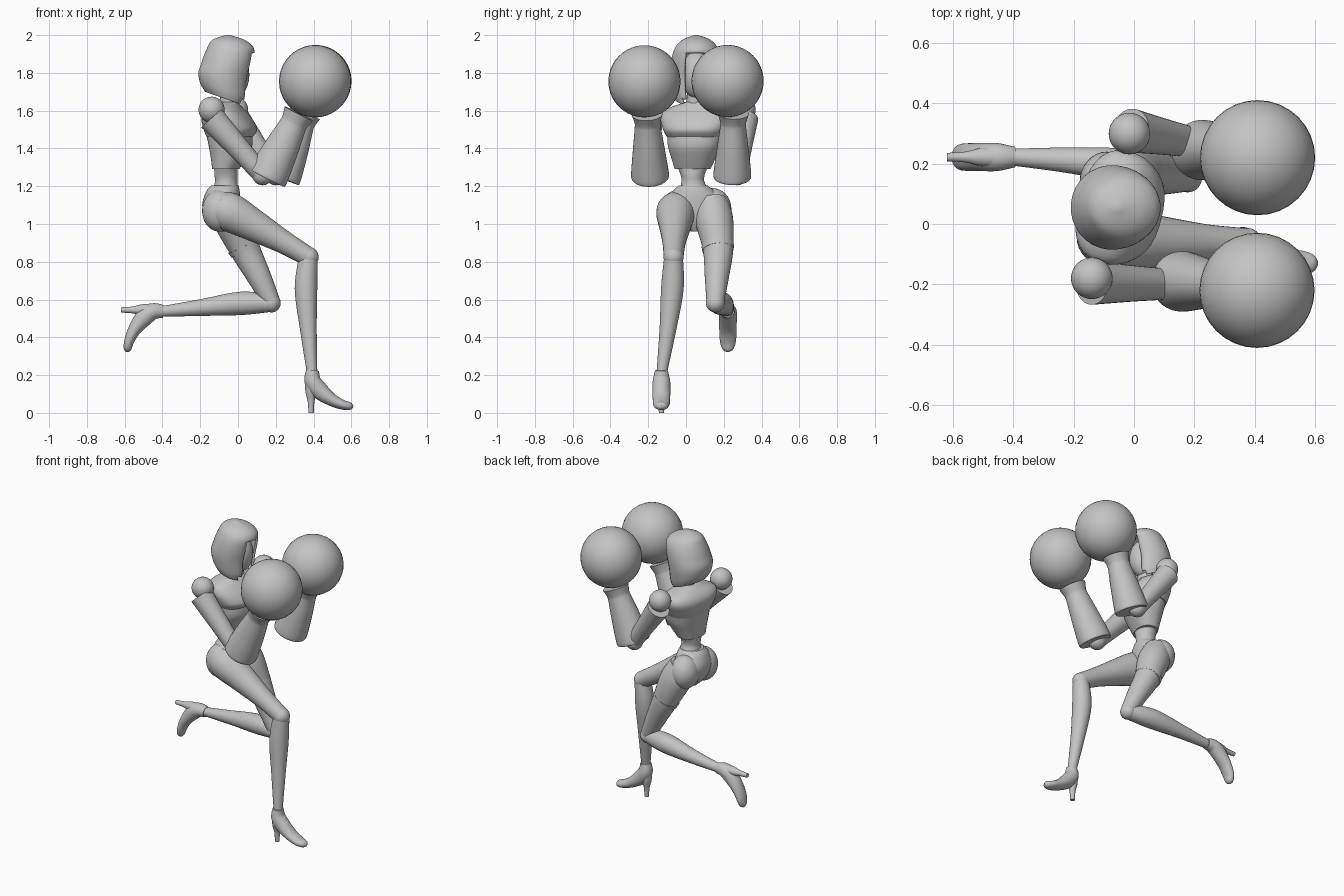
import bpy, bmesh, math
from mathutils import Vector

if "Cube" in bpy.data.objects:
    bpy.data.objects.remove(bpy.data.objects["Cube"], do_unlink=True)

GREY = (0.55, 0.55, 0.55, 1)
mat = bpy.data.materials.new("plain grey")
mat.use_nodes = True
mat.diffuse_color = GREY
mat.node_tree.nodes["Principled BSDF"].inputs["Base Color"].default_value = GREY
parts = []


def add(name, bm):
    """Turn a bmesh into a named object."""
    bmesh.ops.recalc_face_normals(bm, faces=bm.faces)
    mesh = bpy.data.meshes.new(name)
    bm.to_mesh(mesh)
    bm.free()
    mesh.materials.append(mat)
    obj = bpy.data.objects.new(name, mesh)
    bpy.context.collection.objects.link(obj)
    parts.append(obj)
    return obj


def ball(name, centre, radii):
    bm = bmesh.new()
    bmesh.ops.create_uvsphere(bm, u_segments=32, v_segments=20, radius=1)
    bmesh.ops.scale(bm, vec=radii, verts=bm.verts)
    bmesh.ops.translate(bm, vec=centre, verts=bm.verts)
    return add(name, bm)


def smooth_rings(rings, steps):
    """Interpolate rings (x, y, z, side radius, depth radius) with a spline."""
    pts = [rings[0]] + list(rings) + [rings[-1]]
    out = []
    for i in range(1, len(pts) - 2):
        for k in range(steps):
            t = k / steps
            out.append([0.5 * (2 * b + (c - a) * t + (2 * a - 5 * b + 4 * c - d) * t * t
                               + (3 * b - a - 3 * c + d) * t ** 3)
                        for a, b, c, d in zip(*pts[i - 1:i + 3])])
    return out + [list(rings[-1])]


def loft(name, rings, twist=None, power=1.0, steps=5, segs=32):
    """Skin elliptical rings; a twist angle keeps the rings level."""
    path = smooth_rings(rings, steps)
    bm = bmesh.new()
    loops = []
    for i, (x, y, z, a, b) in enumerate(path):
        lo, hi = path[max(i - 1, 0)], path[min(i + 1, len(path) - 1)]
        tan = (Vector(hi[:3]) - Vector(lo[:3])).normalized()
        side = Vector((0, 1, 0))
        if twist is not None:
            tan = Vector((0, 0, 1))
            side = Vector((-math.sin(twist), math.cos(twist), 0))
        side = (side - tan * side.dot(tan)).normalized()
        depth = side.cross(tan)
        loop = []
        for k in range(segs):
            ang = math.tau * (k + 0.5) / segs
            c, s = math.cos(ang), math.sin(ang)
            c = math.copysign(abs(c) ** power, c) * max(a, 0.004)
            s = math.copysign(abs(s) ** power, s) * max(b, 0.004)
            loop.append(bm.verts.new(Vector((x, y, z)) + side * c + depth * s))
        loops.append(loop)
    for low, high in zip(loops, loops[1:]):
        for k in range(segs):
            n = (k + 1) % segs
            bm.faces.new((low[k], low[n], high[n], high[k]))
    bm.faces.new(loops[0])
    bm.faces.new(loops[-1])
    return add(name, bm)


def limb(name, points):
    """Round tube through (x, y, z, radius) points."""
    return loft(name, [p + (p[3],) for p in points])


# Torso: chest plate over a slimmer midriff, turned towards the right side
TURN = -0.24
loft("chest", [(-.045, .05, 1.46, .15, .115), (-.04, .05, 1.50, .17, .135),
               (-.06, .055, 1.56, .19, .125), (-.07, .055, 1.605, .165, .095),
               (-.06, .055, 1.645, .06, .055)], TURN, 0.8)
loft("midriff", [(-.065, .035, 1.29, .095, .068), (-.05, .04, 1.35, .118, .09),
                 (-.04, .045, 1.41, .14, .11), (-.045, .05, 1.48, .15, .118)], TURN, 0.85)
loft("waist", [(-.065, .045, 1.16, .085, .075), (-.063, .037, 1.22, .062, .06),
               (-.063, .035, 1.26, .064, .062), (-.065, .035, 1.31, .085, .062)], 0)
loft("pelvis", [(-.07, .05, .96, .025, .04), (-.085, .05, 1.02, .10, .085),
                (-.09, .052, 1.1, .165, .10), (-.08, .043, 1.17, .115, .09),
                (-.07, .037, 1.205, .075, .072)], 0)
ball("right_buttock", (-.10, -.045, 1.07), (.09, .09, .11))
ball("left_buttock", (-.09, .14, 1.08), (.09, .10, .11))

# Head: face inside a hood of hair that is open at the front
limb("neck", [(-.06, .05, 1.57, .06), (-.05, .05, 1.63, .048), (-.045, .053, 1.73, .048)])
ball("face", (-.025, .055, 1.79), (.085, .08, .125))
hood = loft("hood", [(-.07, .055, 1.66, .115, .105), (-.075, .055, 1.70, .13, .125),
                     (-.075, .055, 1.78, .14, .135), (-.055, .055, 1.86, .135, .137),
                     (-.04, .055, 1.93, .115, .125), (-.05, .055, 1.975, .075, .085),
                     (-.055, .055, 2.0, .01, .01)], 0)
bm = bmesh.new()
bm.from_mesh(hood.data)
opening = []
for f in bm.faces:
    c = f.calc_center_median()
    facing = c.x > 0 and abs(c.y - .055) < .07 and c.z < 1.9
    if facing or (len(f.verts) > 4 and c.z < 1.7):
        opening.append(f)
bmesh.ops.delete(bm, geom=opening, context='FACES')
for v in bm.verts:
    v.co.z -= (v.co.x + .06) * .35 * min(max((1.85 - v.co.z) / .17, 0), 1)
bm.to_mesh(hood.data)
bm.free()
shell = hood.modifiers.new("thickness", 'SOLIDIFY')
shell.thickness = 0.015

# Arms: shoulder ball, flared sleeve, long glove and round fist
arms = {
    "right": ((-.14, -.18, 1.605), (-.14, -.195, 1.56), (.13, -.20, 1.26),
              (.155, -.19, 1.25), (.31, -.205, 1.56), (.408, -.22, 1.755)),
    "left": ((-.015, .30, 1.605), (-.01, .31, 1.56), (.20, .27, 1.26),
             (.225, .245, 1.25), (.345, .25, 1.56), (.41, .22, 1.757)),
}
for side, (shoulder, top, elbow, hem, wrist, fist) in arms.items():
    ball(side + "_shoulder", shoulder, (.069,) * 3)
    mid = tuple((a + b) / 2 for a, b in zip(top, elbow))
    limb(side + "_upper_arm", [top + (.073,), mid + (.06,), elbow + (.05,)])
    ball(side + "_elbow", elbow, (.055,) * 3)
    h, w = Vector(hem), Vector(wrist)
    profile = ((-.02, .095, .105), (.06, .1, .108), (.5, .083, .092),
               (.85, .069, .074), (.95, .07, .073), (1.08, .083, .085))
    loft(side + "_glove", [tuple(h.lerp(w, t)) + (a, b) for t, a, b in profile])
    ball(side + "_fist", fist, (.191,) * 3)

# Legs: right one planted in front, left one kicked back
limb("right_thigh", [(-.1, -.05, 1.085, .09), (-.04, -.055, 1.06, .103),
                     (.08, -.058, .995, .086), (.24, -.063, .905, .062),
                     (.375, -.066, .825, .052)])
ball("right_knee", (.373, -.066, .825), (.054, .053, .054))
limb("right_shin", [(.373, -.066, .825, .05), (.36, -.072, .66, .06),
                    (.372, -.095, .45, .045), (.392, -.128, .215, .028)])
limb("left_thigh", [(-.075, .135, 1.12, .085), (-.03, .15, 1.02, .1),
                    (.035, .17, .87, .081), (.112, .163, .72, .064),
                    (.178, .155, .585, .047)])
limb("left_garter", [(.025, .168, .885, .086), (.037, .17, .862, .083)])
ball("left_knee", (.178, .155, .582), (.048, .05, .05))
limb("left_shin", [(.178, .155, .58, .045), (.02, .185, .58, .062),
                   (-.2, .21, .557, .044), (-.405, .222, .537, .028)])


def shoe(side, ankle, angle):
    """High-heeled shoe built around the ankle, then turned into place."""
    upper = loft(side + "_shoe", [(0, 0, .005, .034, .034), (0, 0, -.05, .046, .044),
                                  (.035, 0, -.10, .047, .047), (.10, 0, -.15, .046, .034),
                                  (.16, 0, -.177, .042, .026), (.20, 0, -.185, .028, .02),
                                  (.215, 0, -.187, .006, .006)])
    heel = limb(side + "_heel", [(-.006, 0, -.05, .036), (-.008, 0, -.11, .03),
                                 (-.008, 0, -.16, .018), (-.008, 0, -.22, .014)])
    for obj in (upper, heel):
        obj.location = ankle
        obj.rotation_euler.y = angle


shoe("right", (.395, -.13, .22), 0)
shoe("left", (-.4, .222, .537), math.pi / 2)

# Smooth shading with crisp rims
bpy.ops.object.select_all(action='DESELECT')
for obj in parts:
    obj.select_set(True)
bpy.context.view_layer.objects.active = parts[0]
bpy.ops.object.shade_smooth_by_angle(angle=math.radians(35))
